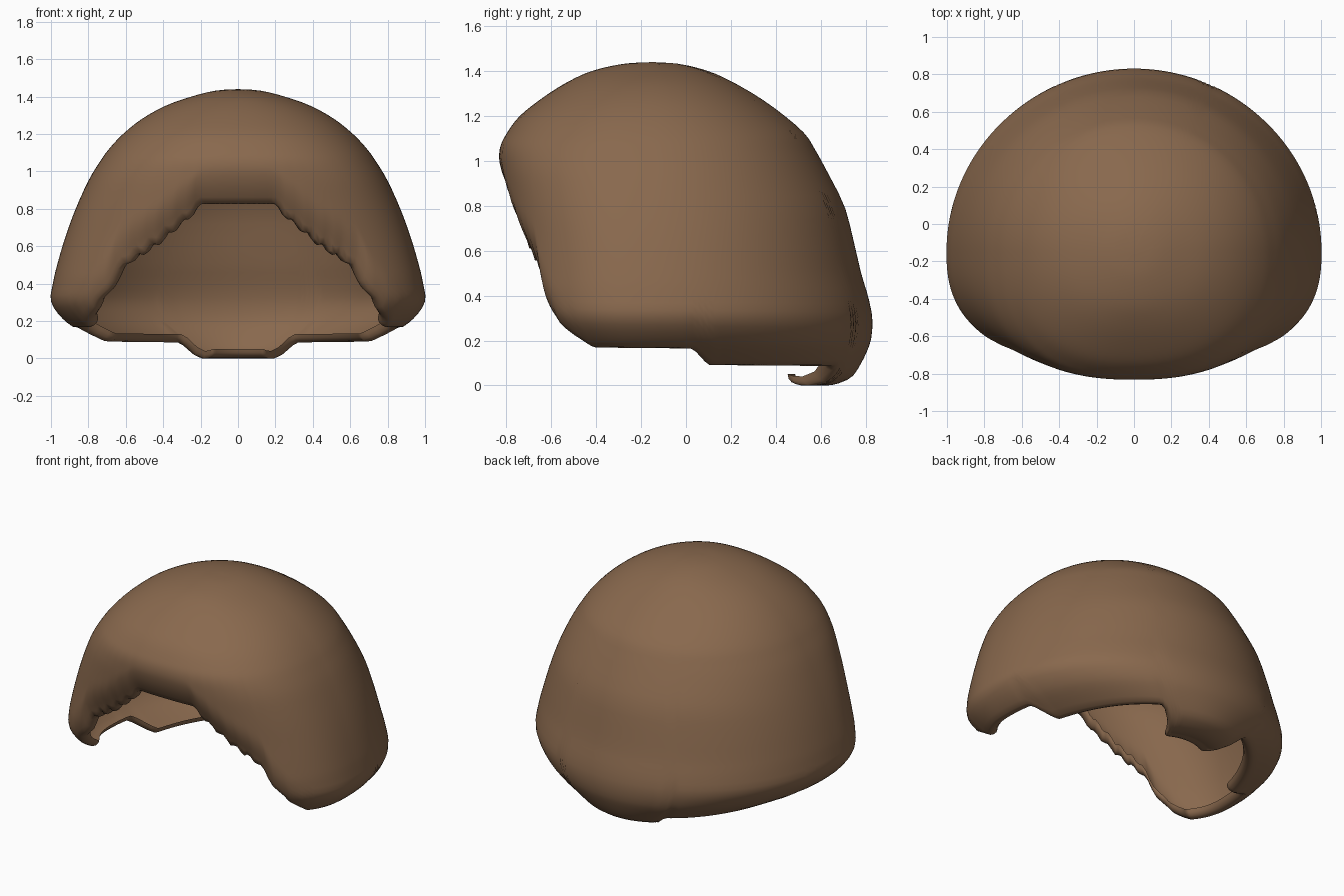
import bpy, bmesh
from math import sin, cos, pi, radians

if "Cube" in bpy.data.objects:
    bpy.data.objects.remove(bpy.data.objects["Cube"])

YC = -0.15          # y of the widest line of every cross-section
# Cross-sections from crown to curled hem: z, half width, back y, front y
ROWS = [
    (1.44, 0.00, -0.15, -0.15), (1.432, 0.12, -0.03, -0.28),
    (1.40, 0.25, 0.10, -0.42), (1.35, 0.39, 0.21, -0.53),
    (1.28, 0.515, 0.33, -0.64), (1.20, 0.615, 0.44, -0.74),
    (1.12, 0.69, 0.53, -0.80), (1.05, 0.74, 0.575, -0.83),
    (0.95, 0.80, 0.63, -0.83), (0.80, 0.868, 0.705, -0.815),
    (0.65, 0.923, 0.745, -0.80), (0.50, 0.967, 0.78, -0.795),
    (0.40, 0.99, 0.81, -0.79), (0.30, 1.00, 0.83, -0.76),
    (0.21, 0.935, 0.825, -0.68), (0.15, 0.85, 0.805, -0.61),
    (0.09, 0.73, 0.775, -0.56), (0.035, 0.61, 0.735, -0.52),
    (0.004, 0.52, 0.66, -0.50), (0.00, 0.47, 0.60, -0.48),
    (0.01, 0.45, 0.55, -0.46)]
LAST = len(ROWS) - 1

# Hem height by angle from the front: face opening, sides, nape
HEM = [(0, 0.83), (10, 0.83), (16, 0.74), (26, 0.62), (40, 0.50), (43, 0.38),
       (48, 0.31), (50, 0.27), (56, 0.22), (62, 0.175), (101, 0.17), (106, 0.095), (154, 0.09)]
# Rolled hem lip: inward distance, rise
LIP = [(0.025, -0.004), (0.045, 0.004), (0.06, 0.02), (0.065, 0.04)]


def lerp_table(table, x):
    for (x0, y0), (x1, y1) in zip(table, table[1:]):
        if x <= x1:
            return y0 + (y1 - y0) * (x - x0) / (x1 - x0)
    return table[-1][1]


def section(s):
    """Catmull-Rom sample of the cross-section table."""
    i = min(int(s), LAST - 1)
    t = s - i
    p0, p1, p2, p3 = (ROWS[max(0, min(LAST, i + k))] for k in (-1, 0, 1, 2))
    return [0.5 * (2 * b + (c - a) * t + (2 * a - 5 * b + 4 * c - d) * t * t
                   + (3 * b - a - 3 * c + d) * t ** 3)
            for a, b, c, d in zip(p0, p1, p2, p3)]


def s_at(z):
    for i in range(LAST):
        z0, z1 = ROWS[i][0], ROWS[i + 1][0]
        if z0 >= z >= z1:
            return i + (z0 - z) / (z0 - z1)
    return LAST


def hem(deg):
    z = lerp_table(HEM, deg)
    if 10 < deg < 38:                       # stepped fringe edge
        z += 0.014 * sin((deg - 10) / 28 * 2 * pi * 5)
    s = s_at(z)
    if deg > 154:                           # nape tab curls under
        s += (LAST - s) * min(1, (deg - 154) / 6)
    return s


def point(deg, s):
    z, a, back, front = section(s)
    c, d = cos(radians(deg)), sin(radians(deg))
    e = 1.0
    if c > 0:                               # boxier towards the front
        e = 2 / (2 + 0.5 * min(1, s / 8))
    x = a * abs(d) ** e
    y = -(YC - front) * c ** e if c > 0 else (back - YC) * abs(c)
    # roll the face edge inwards
    u = max(0, 1 - abs(z - lerp_table(HEM, deg)) / 0.20)
    strength = 0.09 if deg < 34 else max(0, 0.09 - (deg - 34) * 0.004)
    k = 1 - strength * u ** 2
    return x * k, YC + y * k, z


# Hair shell: columns from crown to hem, then the rolled lip
COLS, N = 240, 44
bm = bmesh.new()
top = bm.verts.new((0, YC, 1.44))
grid = []
for j in range(COLS):
    ang = 360 * j / COLS
    deg = min(ang, 360 - ang)
    side = 1 if ang <= 180 else -1
    end = hem(deg)
    pts = [point(deg, end * i / N) for i in range(1, N + 1)]
    x, y, z = pts[-1]
    r = max(0.01, (x * x + (y - YC) ** 2) ** 0.5)
    for inward, rise in LIP:
        k = 1 - inward / r
        pts.append((x * k, YC + (y - YC) * k, z + rise))
    grid.append([bm.verts.new((side * px, py, max(0, pz))) for px, py, pz in pts])
for j in range(COLS):
    a, b = grid[j], grid[(j + 1) % COLS]
    bm.faces.new((top, a[0], b[0]))
    for i in range(len(a) - 1):
        bm.faces.new((a[i], a[i + 1], b[i + 1], b[i]))
# soften hem corners
low = [v for col in grid for v in col[N - 6:]]
for _ in range(2):
    bmesh.ops.smooth_vert(bm, verts=low, factor=0.3, use_axis_x=True,
                          use_axis_y=True, use_axis_z=False)
bmesh.ops.recalc_face_normals(bm, faces=bm.faces)
if sum(f.normal.z for f in top.link_faces) < 0:
    bmesh.ops.reverse_faces(bm, faces=bm.faces)
mesh = bpy.data.meshes.new("hair_shell")
bm.to_mesh(mesh)
bm.free()
hair = bpy.data.objects.new("hair_shell", mesh)
bpy.context.collection.objects.link(hair)
mesh.polygons.foreach_set("use_smooth", [True] * len(mesh.polygons))

# Brown material
mat = bpy.data.materials.new("brown")
mat.diffuse_color = (0.25, 0.14, 0.075, 1)
mat.use_nodes = True
mat.node_tree.nodes["Principled BSDF"].inputs["Base Color"].default_value = mat.diffuse_color
mesh.materials.append(mat)
